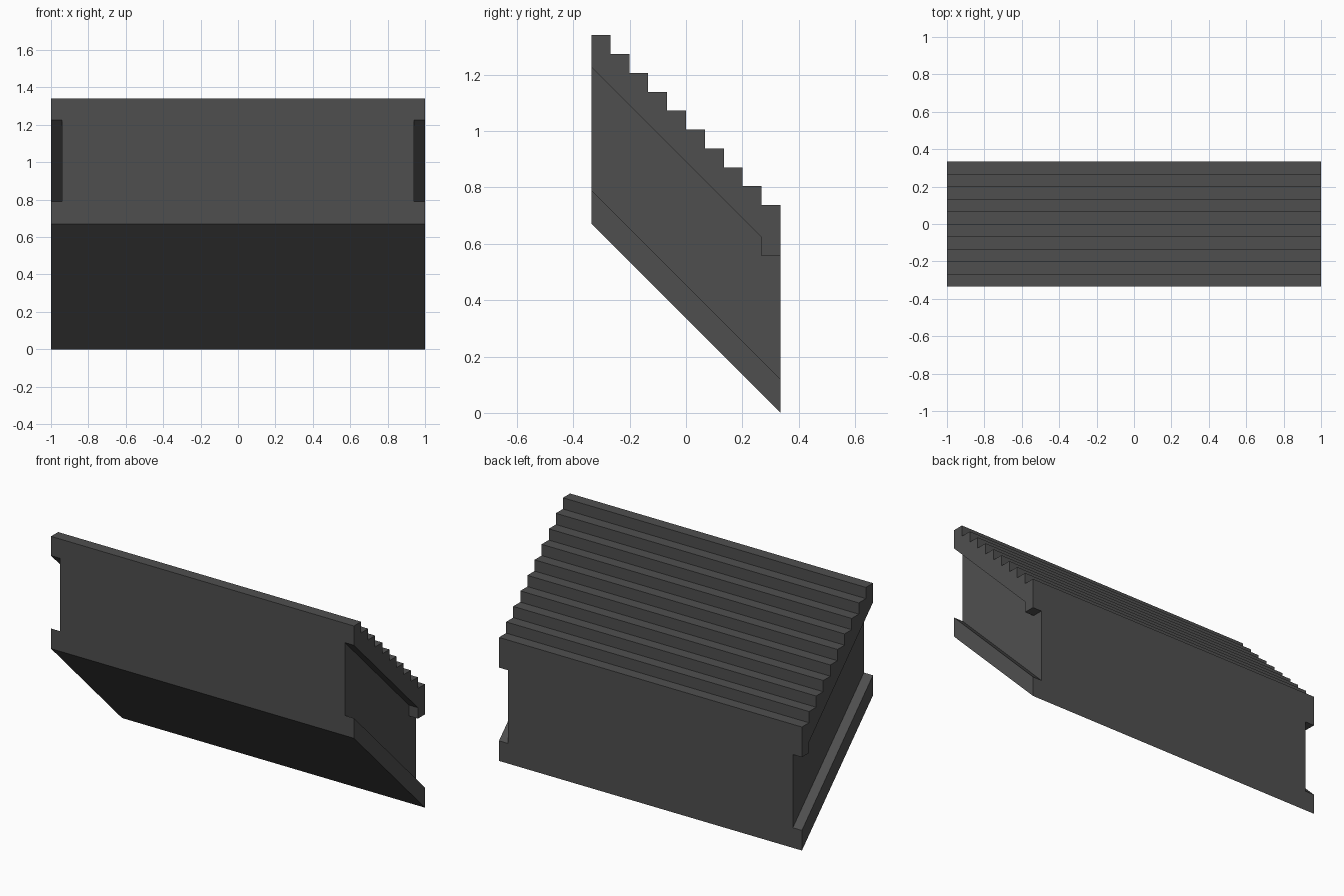
import bpy
import bmesh

if "Cube" in bpy.data.objects:
    bpy.data.objects.remove(bpy.data.objects["Cube"])

H = 0.335           # half depth
S = 0.067           # step rise and run
STEPS = 10

grey = bpy.data.materials.new("dark grey")
grey.diffuse_color = (0.078, 0.078, 0.078, 1)
grey.use_nodes = True
grey.node_tree.nodes["Principled BSDF"].inputs["Base Color"].default_value = grey.diffuse_color


def prism(name, profile, x0, x1):
    """Extrude a (y, z) side profile from x0 to x1."""
    bm = bmesh.new()
    face = bm.faces.new([bm.verts.new((x0, y, z)) for y, z in profile])
    ext = bmesh.ops.extrude_face_region(bm, geom=[face])
    moved = [v for v in ext["geom"] if isinstance(v, bmesh.types.BMVert)]
    bmesh.ops.translate(bm, verts=moved, vec=(x1 - x0, 0, 0))
    bmesh.ops.recalc_face_normals(bm, faces=bm.faces)
    mesh = bpy.data.meshes.new(name)
    bm.to_mesh(mesh)
    bm.free()
    mesh.materials.append(grey)
    obj = bpy.data.objects.new(name, mesh)
    bpy.context.collection.objects.link(obj)
    return obj


# Stair block: sloping underside, stepped top
profile = [(H, 0), (-H, 2 * H)]
for i in range(STEPS):
    z = 4 * H - i * S
    profile += [(-H + i * S, z), (-H + (i + 1) * S, z)]
stairs = prism("stair_block", profile, -1, 1)

# Sloping side channels, open at front and back, with a notched lip at the back
channel = [(-0.40, 1.29), (0.268, 0.622), (0.268, 0.557), (0.40, 0.557),
           (0.40, 0.055), (-0.40, 0.855)]
cutters = []
for side in (-1, 1):
    cutter = prism("channel_cutter", channel, side * 0.94, side * 1.1)
    cutter.hide_render = True
    cutters.append(cutter)
    mod = stairs.modifiers.new("channel", 'BOOLEAN')
    mod.operation = 'DIFFERENCE'
    mod.solver = 'EXACT'
    mod.object = cutter

# Bake the cuts and drop the cutters
bpy.context.view_layer.update()
deps = bpy.context.evaluated_depsgraph_get()
result = bpy.data.meshes.new_from_object(stairs.evaluated_get(deps))
stairs.modifiers.clear()
stairs.data = result
for cutter in cutters:
    bpy.data.objects.remove(cutter)
